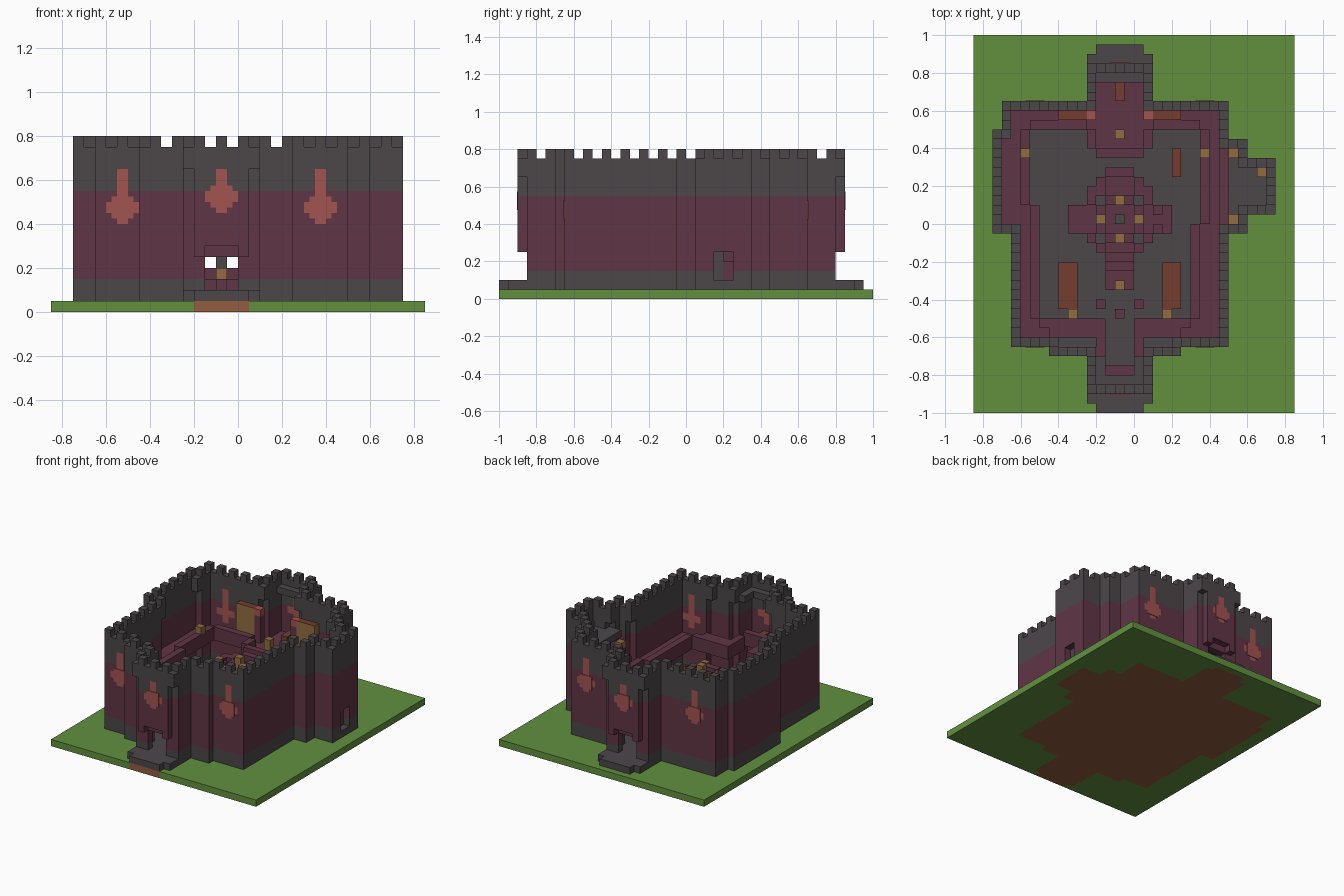
import bpy, bmesh
from itertools import product

if "Cube" in bpy.data.objects:
    bpy.data.objects.remove(bpy.data.objects["Cube"], do_unlink=True)

U = 0.05  # size of one block


def material(name, *rgb):
    col = [((c / 255 + 0.055) / 1.055) ** 2.4 for c in rgb] + [1]
    m = bpy.data.materials.new(name)
    m.use_nodes = True
    m.diffuse_color = col
    m.node_tree.nodes["Principled BSDF"].inputs["Base Color"].default_value = col
    return m


MATS = [material("grass green", 98, 144, 63), material("earth brown", 148, 92, 64),
        material("dark stone", 76, 71, 74), material("maroon brick", 96, 53, 69),
        material("salmon glass", 162, 83, 81), material("lamp gold", 146, 108, 66),
        material("wood brown", 115, 61, 46)]
GREEN, EARTH, STONE, BRICK, GLASS, GOLD, WOOD = range(len(MATS))


def box(x0, x1, y0, y1, z0=0, z1=1):
    return set(product(range(x0, x1), range(y0, y1), range(z0, z1)))


def plan(*rects):
    """Union of floor rectangles as a set of (x, y) cells."""
    return {c[:2] for r in rects for c in box(*r)}


def rise(cells, z0, z1):
    return {(x, y, z) for x, y in cells for z in range(z0, z1)}


SIDES = [(1, 0, 0), (-1, 0, 0), (0, 1, 0), (0, -1, 0), (0, 0, 1), (0, 0, -1)]


def build(name, cells, mat, top=None):
    """Skin a set of blocks; mat is an index or a rule of the cell."""
    bm = bmesh.new()
    verts = {}

    def vert(p):
        if p not in verts:
            verts[p] = bm.verts.new([c * U for c in p])
        return verts[p]

    for cell in sorted(cells):
        for d in SIDES:
            if tuple(a + b for a, b in zip(cell, d)) in cells:
                continue
            axis = [abs(v) for v in d].index(1)
            u, v = (axis + 1) % 3, (axis + 2) % 3
            loop = []
            for du, dv in ((0, 0), (1, 0), (1, 1), (0, 1)):
                p = list(cell)
                p[axis] += d[axis] > 0
                p[u] += du
                p[v] += dv
                loop.append(vert(tuple(p)))
            face = bm.faces.new(loop if d[axis] > 0 else loop[::-1])
            index = mat(*cell) if callable(mat) else mat
            face.material_index = top if top is not None and d[2] > 0 else index
    mesh = bpy.data.meshes.new(name)
    bm.to_mesh(mesh)
    bm.free()
    for m in MATS:
        mesh.materials.append(m)
    ob = bpy.data.objects.new(name, mesh)
    bpy.context.collection.objects.link(ob)
    return ob


def near(cells, c, diagonal=False):
    """True if a neighbour of the cell lies outside the set."""
    return any((c[0] + a, c[1] + b) not in cells
               for a, b in product((-1, 0, 1), repeat=2) if diagonal or a * b == 0)


# Castle footprint and porches
foot = plan((-5, 2, 13, 17), (-14, 10, -1, 13), (-15, -13, -1, 10), (-13, 10, -13, -1),
            (-9, 5, -14, -13), (-5, 2, -18, -13), (10, 12, -1, 9), (12, 15, 1, 7))
porch = plan((-5, 2, -19, -18), (-4, 1, -20, -19), (-5, 2, 17, 18), (-4, 1, 18, 19))
paved = foot | porch

# Ground and paving
build("ground", box(-17, 17, -20, 20), lambda x, y, z: EARTH if (x, y) in paved else GREEN)
build("stone_floor", rise(paved, 1, 2), STONE)

# Outer wall with battlements, upper corner posts and doorways
ring = {c for c in foot if near(foot, c)}
posts = {c for c in foot - ring if near(foot, c, True)}
corners = set(product((-5, 1), (-18, 16)))
wall = rise(ring - corners, 2, 15) | rise(posts | corners, 13, 15)
wall |= {(x, y, 15) for x, y in ring | posts if (x + y) % 2 == 0}
for y in (-18, 16):
    wall -= box(-4, 1, y, y + 1, 2, 5) | box(-3, 0, y, y + 1, 5, 6)
wall -= box(14, 15, 3, 5, 2, 5)

# Cross windows run through the wall: centre column, row, first and last height
windows = [(x, y, 8) for x in (-11, 7) for y in (-13, 12)] + [(-2, -18, 9), (-2, 16, 9)]
panes = set()
for x, y, z in windows:
    panes |= box(x, x + 1, y, y + 1, z, 13) | box(x - 1, x + 2, y, y + 1, z + 1, z + 2)


def wall_colour(x, y, z):
    if (x, y, z) in panes:
        return GLASS
    return BRICK if 3 <= z < 11 else STONE


build("outer_wall", wall, wall_colour)

# Thin plates that round off the heart of each window
for x, y, z in windows:
    bpy.ops.mesh.primitive_cube_add(size=1)
    plate = bpy.context.object
    plate.name = "window_heart"
    plate.dimensions = (0.1, 0.008, 0.1)
    plate.location = ((x + 0.5) * U, (y + (y > 0)) * U, (z + 1.5) * U)
    plate.data.materials.append(MATS[GLASS])

# Inner door frames
for name, y in (("front_door_frame", -17), ("back_door_frame", 15)):
    frame = box(-4, 1, y, y + 1, 2, 6) - box(-3, 0, y, y + 1, 2, 5)
    build(name, frame, wall_colour)
build("side_door_post", box(13, 14, 3, 4, 2, 5), STONE)
build("side_door_step", box(13, 14, 4, 5, 2, 4), BRICK)

# Tower ledges behind the battlements
inner = foot - ring
ledge = {c for c in inner if near(inner, c) and (c[1] < -14 or c[1] > 14)}
build("tower_ledge", rise(ledge, 13, 14), STONE)

# Gallery round the inside of the wall, with a rail along its open edge
gallery = plan((-14, -10, -12, 2), (6, 10, -12, 0), (-13, -3, -12, -10), (0, 10, -12, -10),
               (-4, -3, -14, -10), (0, 1, -14, -10), (-14, -11, 2, 12), (-14, 10, 10, 12),
               (7, 10, 0, 10), (-5, 2, 8, 16), (-4, 1, 7, 8), (-4, 1, -17, -15)) & inner
rail = {c for c in gallery if near(gallery | ring, c)}
build("gallery", rise(gallery, 6, 7) | rise(rail, 7, 8), BRICK)

# Upper floor of the side tower
build("side_tower_floor", rise(plan((10, 14, 1, 7), (10, 11, 1, 8)), 11, 12), STONE)

# Central platform on a pillar
disc = plan((-5, 2, -2, 4), (-4, 1, -3, 5), (-7, 4, -1, 2), (-3, 0, -4, 6))
disc -= plan((-4, -3, 2, 3), (0, 1, 2, 3), (-4, -3, -2, -1), (0, 1, -2, -1))
disc_rail = {c for c in disc if near(disc, c) and abs(c[0] + 1.5) < 4}
build("centre_platform", rise(disc - {(-2, 0)}, 6, 7) | rise(disc_rail, 7, 8), BRICK)
build("centre_pillar", box(-2, -1, 0, 1, 2, 8), STONE)

# Courtyard tables and stools
build("courtyard_table", box(-3, 0, -7, -5, 2, 3) | box(-3, 0, -5, -4, 2, 4), BRICK)
for x, y in ((-4, -9), (0, -9), (-2, -10)):
    build("stool", box(x, x + 1, y, y + 1, 2, 3), BRICK)
for x0, x1, y0, y1 in ((-8, -6, -9, -4), (3, 5, -9, -4), (4, 5, 5, 8)):
    build("long_table", box(x0, x1, y0, y1, 2, 4), WOOD)

# Tower benches
for y0, y1 in ((-17, -15), (13, 16)):
    build("tower_bench", box(-2, -1, y0, y1, 7, 8), WOOD)

# Gallery cabinets with glowing ends
for x, end in ((-8, -5), (2, 1)):
    build("cabinet", box(x, x + 3, 11, 12, 7, 12), GOLD, WOOD)
    build("cabinet_lamp", box(end, end + 1, 11, 12, 7, 12),
          lambda x, y, z: GLASS if z == 11 else BRICK)

# Lanterns
for x, y, z in ((-12, 7, 8), (7, 7, 8), (-2, 9, 8), (-2, 2, 8), (-4, 0, 8), (0, 0, 8),
                (-2, -2, 8), (-2, -7, 3), (-7, -10, 4), (3, -10, 4), (13, 5, 12),
                (10, 7, 12), (10, 0, 9)):
    post = 7 if z == 8 else z
    build("lantern", box(x, x + 1, y, y + 1, post, z + 1), GOLD)
